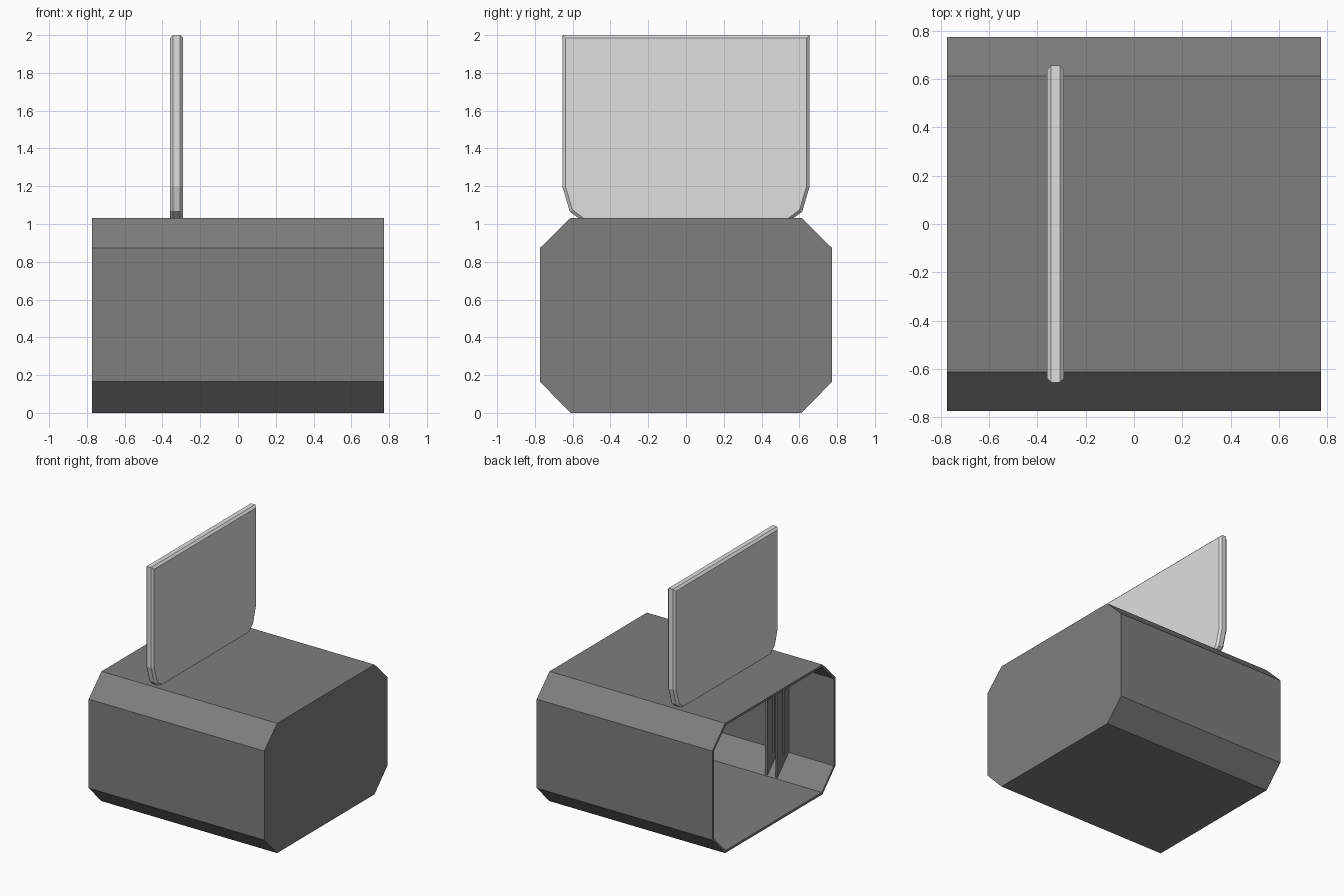
import bpy, bmesh

if "Cube" in bpy.data.objects:
    bpy.data.objects.remove(bpy.data.objects["Cube"])


def material(name, grey):
    m = bpy.data.materials.new(name)
    m.diffuse_color = (grey, grey, grey, 1)
    m.use_nodes = True
    m.node_tree.nodes["Principled BSDF"].inputs["Base Color"].default_value = m.diffuse_color
    return m


BODY = material("dark grey", 0.209)
PANEL = material("light grey", 0.74)


def add_prism(bm, profile, x0, x1):
    """Extrude a closed (y, z) profile along x."""
    face = bm.faces.new([bm.verts.new((x0, y, z)) for y, z in profile])
    ext = bmesh.ops.extrude_face_region(bm, geom=[face], use_keep_orig=True)
    verts = [g for g in ext["geom"] if isinstance(g, bmesh.types.BMVert)]
    bmesh.ops.translate(bm, verts=verts, vec=(x1 - x0, 0, 0))


def finish(bm, name, mat):
    bmesh.ops.recalc_face_normals(bm, faces=bm.faces)
    me = bpy.data.meshes.new(name)
    bm.to_mesh(me)
    bm.free()
    me.materials.append(mat)
    ob = bpy.data.objects.new(name, me)
    bpy.context.collection.objects.link(ob)
    return ob


def mirrored(half):
    """Complete a right-hand half profile (bottom to top) across y = 0."""
    return half + [(-y, z) for y, z in reversed(half)]


# Eight-sided housing, open on the left end
R = 0.773
bm = bmesh.new()
add_prism(bm, mirrored([(0.612, 0), (R, 0.165), (R, 0.873), (0.612, 1.032)]), -R, R)
bmesh.ops.recalc_face_normals(bm, faces=bm.faces)
bmesh.ops.delete(bm, geom=[f for f in bm.faces if f.normal.x < -0.9], context='FACES')
me = bpy.data.meshes.new("housing")
bm.to_mesh(me)
bm.free()
me.materials.append(BODY)
housing = bpy.data.objects.new("housing", me)
bpy.context.collection.objects.link(housing)
shell = housing.modifiers.new("wall", 'SOLIDIFY')
shell.thickness = 0.018
shell.offset = -1
shell.use_even_offset = True

# Raised sliding panel with chamfered edges, its foot sunk through the roof
bm = bmesh.new()
add_prism(bm, mirrored([(0.5, 0.98), (0.615, 1.065), (0.655, 1.2), (0.655, 2.0)]),
          -0.36, -0.29)
rims = [e for e in bm.edges if abs(e.verts[0].co.x - e.verts[1].co.x) < 1e-5]
bmesh.ops.bevel(bm, geom=rims, offset=0.016, segments=1, affect='EDGES')
finish(bm, "sliding_panel", PANEL)

# Slotted guide rails inside, one pair per side with a channel for the panel
inner = [(0.61, 0.01), (0.69, 0.09), (0.69, 0.18), (0.68, 0.18),
         (0.68, 0.85), (0.69, 0.85), (0.69, 0.94), (0.61, 1.02)]
outer = [(0.69, 0.09), (0.765, 0.17), (0.765, 0.865), (0.69, 0.94),
         (0.69, 0.85), (0.70, 0.85), (0.70, 0.18), (0.69, 0.18)]
bm = bmesh.new()
for side in (-1, 1):
    for x0, x1 in ((-0.376, -0.36), (-0.29, -0.27)):
        for part in (inner, outer):
            add_prism(bm, [(side * y, z) for y, z in part], x0, x1)
finish(bm, "guide_rails", BODY)
